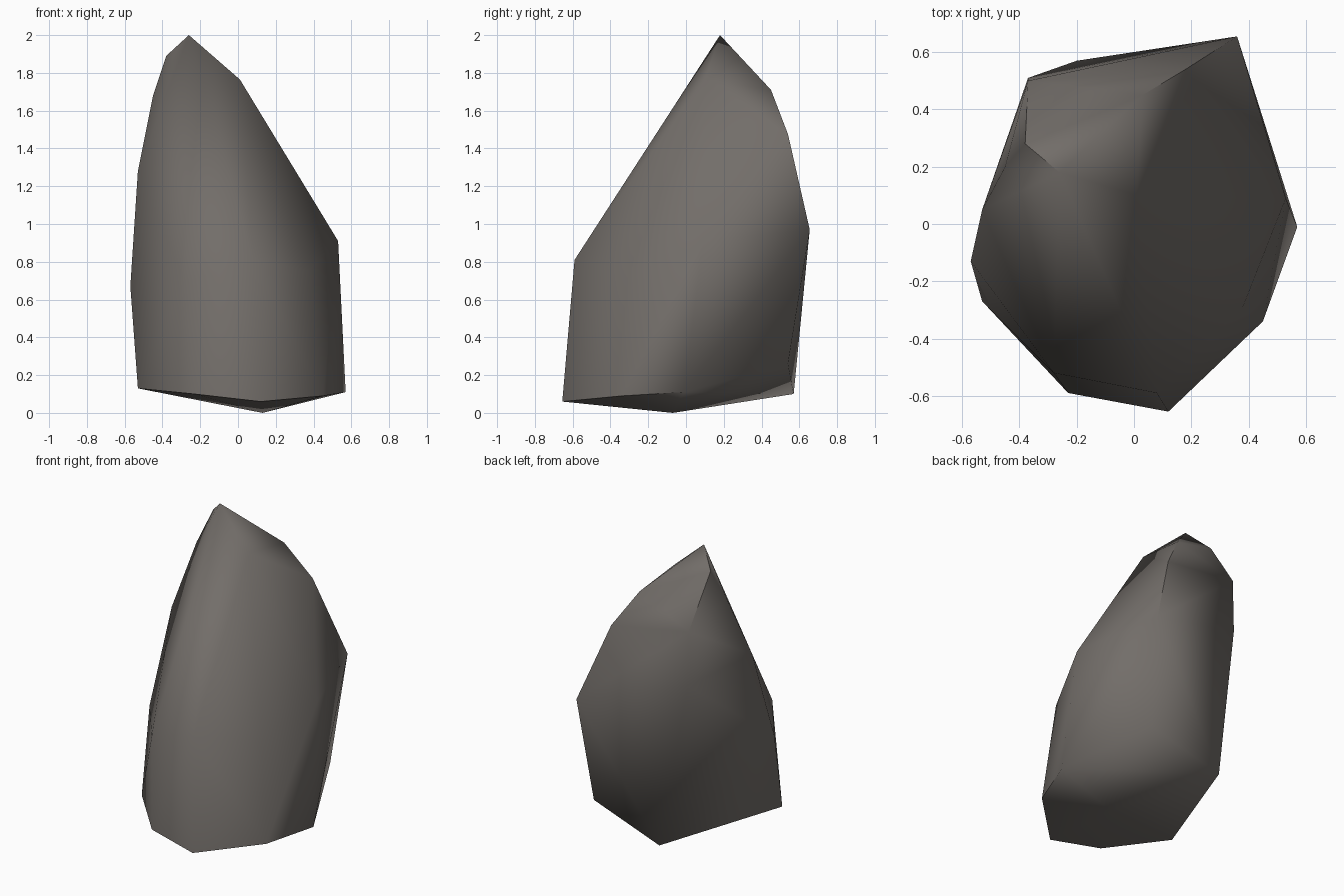
import bpy, bmesh, math

if "Cube" in bpy.data.objects:
    bpy.data.objects.remove(bpy.data.objects["Cube"])

# key corners of the boulder, ring by ring from the ground up
underside = [(0.13, -0.07, 0.0)]
base_rim = [(0.57, -0.01, 0.11), (0.45, -0.34, 0.09), (0.12, -0.655, 0.06),
            (-0.23, -0.59, 0.10), (-0.53, -0.27, 0.13), (-0.20, 0.57, 0.10),
            (0.31, 0.54, 0.26)]
waist = [(0.53, 0.09, 0.91), (0.38, -0.29, 0.75), (0.08, -0.59, 0.81),
         (-0.28, -0.52, 0.69), (-0.57, -0.13, 0.67), (0.36, 0.655, 0.97)]
shoulder = [(-0.53, 0.05, 1.28), (-0.17, -0.17, 1.38), (-0.37, 0.51, 1.20),
            (0.18, 0.54, 1.475), (-0.37, 0.50, 1.56)]
crown = [(-0.45, 0.20, 1.68), (-0.18, 0.04, 1.76), (0.01, 0.10, 1.765),
         (0.03, 0.45, 1.71), (-0.38, 0.28, 1.89), (-0.26, 0.18, 2.0)]

# wrap the corners in a faceted skin
bm = bmesh.new()
for co in underside + base_rim + waist + shoulder + crown:
    bm.verts.new(co)
bmesh.ops.convex_hull(bm, input=bm.verts[:])
bmesh.ops.delete(bm, geom=[v for v in bm.verts if not v.link_faces], context='VERTS')
bmesh.ops.recalc_face_normals(bm, faces=bm.faces[:])

mesh = bpy.data.meshes.new("boulder")
bm.to_mesh(mesh)
bm.free()
boulder = bpy.data.objects.new("boulder", mesh)
bpy.context.collection.objects.link(boulder)

# single warm grey stone colour
stone = bpy.data.materials.new("warm_grey_stone")
stone.diffuse_color = (0.17, 0.155, 0.142, 1.0)
stone.use_nodes = True
stone.node_tree.nodes["Principled BSDF"].inputs["Base Color"].default_value = stone.diffuse_color
mesh.materials.append(stone)

# soft shading, crisp only at the strongest creases
bpy.context.view_layer.objects.active = boulder
boulder.select_set(True)
bpy.ops.object.shade_smooth_by_angle(angle=math.radians(60))
